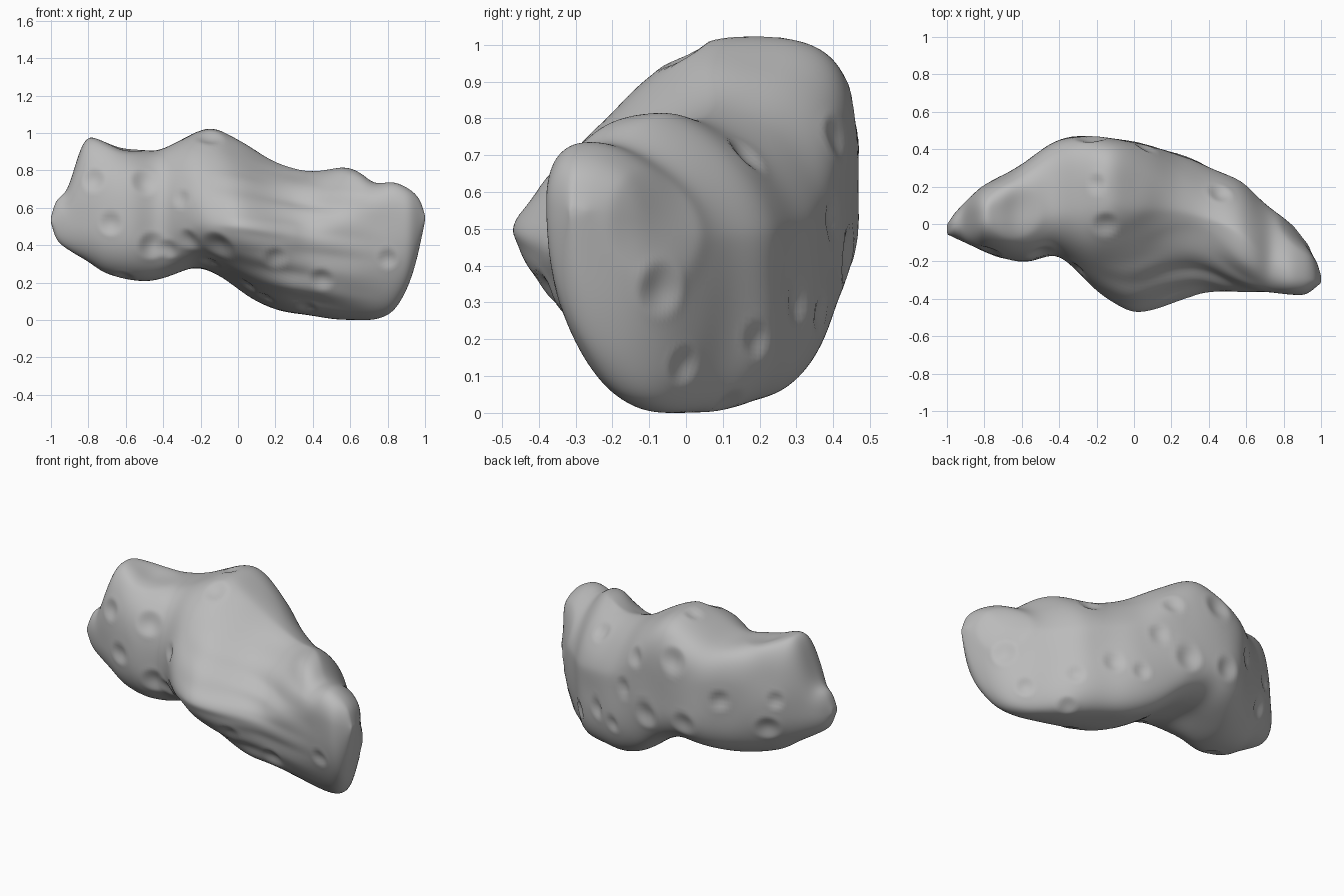
import bpy, bmesh, math, random
from mathutils import Vector, noise
from mathutils.bvhtree import BVHTree

cube = bpy.data.objects.get("Cube")
if cube:
    bpy.data.objects.remove(cube)

RINGS, SEGMENTS = 170, 150
random.seed(4)

# Outlines along the length: pairs of x and value
top_z = [(-1, .55), (-.97, .64), (-.91, .7), (-.86, .88), (-.81, .985), (-.7, .97), (-.6, .93),
         (-.45, .91), (-.3, .97), (-.14, 1.035), (0, .965), (.2, .85), (.4, .8), (.57, .825),
         (.66, .79), (.73, .73), (.82, .74), (.9, .71), (.97, .65), (1, .56)]
bottom_z = [(-1, .52), (-.97, .43), (-.9, .37), (-.8, .31), (-.7, .25), (-.5, .21), (-.35, .24),
            (-.22, .28), (-.1, .24), (.1, .1), (.3, .03), (.7, 0), (.8, .03), (.9, .15),
            (.96, .33), (1, .54)]
back_y = [(-1, 0), (-.95, .07), (-.8, .21), (-.67, .28), (-.55, .36), (-.4, .46), (-.3, .478),
          (-.15, .47), (.1, .42), (.3, .36), (.4, .31), (.57, .24), (.67, .14), (.78, .05),
          (.94, -.1), (1, -.27)]
front_y = [(-1, -.05), (-.9, -.1), (-.7, -.18), (-.57, -.2), (-.42, -.16), (-.32, -.23),
           (-.2, -.35), (-.1, -.425), (0, -.475), (.1, -.455), (.4, -.35), (.7, -.36),
           (.9, -.375), (1, -.31)]
# Where each section reaches its highest, lowest, foremost and rearmost point
crest_y = [(-1, -.02), (-.8, .05), (-.3, .12), (.2, .08), (.55, -.04), (.8, -.24), (1, -.3)]
keel_y = [(-1, -.03), (-.6, .02), (0, .15), (.3, .1), (.7, -.04), (.9, -.2), (1, -.3)]
nose_z = [(-1, .53), (-.3, .52), (0, .5), (.4, .44), (.8, .57), (1, .55)]
rear_z = [(-1, .53), (-.6, .6), (0, .6), (.4, .5), (.8, .46), (1, .55)]
# Corner shape of each quarter: low is boxy, one is round, two is straight
brow_shape = [(-1, 1), (-.6, .8), (-.3, 1), (-.12, 1.5), (.1, 1.6), (.4, 1.25), (.8, .8), (1, 1)]
chin_shape = [(-1, 1), (-.5, .85), (0, 1.25), (.4, .95), (1, 1)]
shoulder_shape = [(-1, .8), (-.6, .65), (-.3, .5), (-.1, .5), (.1, .75), (.25, 1.15),
                  (.57, 1.4), (.8, 1.2), (1, 1)]
heel_shape = [(-1, .9), (-.5, .8), (0, .55), (.4, .6), (.7, .8), (1, 1)]


def curve(keys, x):
    """Smooth interpolation that never overshoots its keys."""
    slopes = [(b[1] - a[1]) / (b[0] - a[0]) for a, b in zip(keys, keys[1:])]

    def tangent(k):
        if k == 0 or k == len(slopes):
            return slopes[min(k, len(slopes) - 1)]
        a, b = slopes[k - 1], slopes[k]
        return 2 * a * b / (a + b) if a * b > 0 else 0

    i = 0
    while i < len(slopes) - 1 and x > keys[i + 1][0]:
        i += 1
    (xa, va), (xb, vb) = keys[i], keys[i + 1]
    h = xb - xa
    t = (x - xa) / h
    ease = t * t * (3 - 2 * t)
    return (va + (vb - va) * ease + h * tangent(i) * t * (1 - t) ** 2
            - h * tangent(i + 1) * t * t * (1 - t))


def section(x):
    """One closed cross-section made of four rounded corners."""
    zt, zb, yb, yf = (curve(k, x) for k in (top_z, bottom_z, back_y, front_y))
    crest, keel = (min(max(curve(k, x), yf), yb) for k in (crest_y, keel_y))
    nose, rear = (min(max(curve(k, x), zb), zt) for k in (nose_z, rear_z))
    brow, chin, shoulder, heel = (curve(k, x) for k in (brow_shape, chin_shape,
                                                        shoulder_shape, heel_shape))
    for j in range(SEGMENTS):
        a = math.tau * j / SEGMENTS
        c, s = math.cos(a), math.sin(a)
        side, z0 = (yb, rear) if c > 0 else (yf, nose)
        end, y0 = (zt, crest) if s > 0 else (zb, keel)
        if c > 0:
            power = shoulder if s > 0 else heel
        else:
            power = brow if s > 0 else chin
        yield x, y0 + (side - y0) * abs(c) ** power, z0 + (end - z0) * abs(s) ** power


# Rock body: skin the sections from end to end
bm = bmesh.new()
rings = []
for i in range(RINGS):
    x = -math.cos(math.pi * (i + .5) / RINGS)
    rings.append([bm.verts.new(p) for p in section(x)])
for a, b in zip(rings, rings[1:]):
    for j in range(SEGMENTS):
        k = (j + 1) % SEGMENTS
        bm.faces.new((a[j], a[k], b[k], b[j]))
for ring in (rings[0], rings[-1]):
    centre = sum((v.co for v in ring), Vector()) / SEGMENTS
    tip = bm.verts.new(centre)
    for j in range(SEGMENTS):
        bm.faces.new((ring[j], ring[(j + 1) % SEGMENTS], tip))
bmesh.ops.recalc_face_normals(bm, faces=bm.faces)
for _ in range(20):
    bmesh.ops.smooth_vert(bm, verts=bm.verts, factor=.5,
                          use_axis_x=True, use_axis_y=True, use_axis_z=True)
bm.normal_update()

# Uneven surface, with lengthwise grooves on the front
shifts = []
for v in bm.verts:
    p = v.co
    lumps = noise.noise(p * 4) * .008
    groove = noise.noise(Vector((p.x * 1.6, p.y * 5, p.z * 13 + p.x * 2)))
    mask = max(0, -v.normal.y + .25) * max(0, 1 - abs(p.x - .3) / .5)
    shifts.append(v.normal * (lumps + groove * mask * .02))
for v, shift in zip(bm.verts, shifts):
    v.co += shift
bm.normal_update()

# Craters: position across each side, then radius
front_craters = [(-.77, .75, .07), (-.5, .74, .08), (-.3, .65, .06), (-.68, .52, .07),
                 (-.46, .4, .08), (-.26, .43, .07), (-.1, .4, .1), (.2, .33, .07),
                 (.15, .12, .06), (.45, .22, .07), (.8, .33, .06)]
end_craters = [(0, .13, .06), (-.06, .34, .08), (.2, .2, .06), (-.06, .52, .17)]
top_craters = [(-.64, .07, .16), (-.2, .22, .06), (-.15, 0, .08), (.46, .17, .07)]
back_craters = [(-.23, .82, .09), (-.5, .62, .07), (-.03, .43, .09), (.15, .53, .07),
                (-.77, .63, .06), (.4, .3, .07), (-.72, .45, .08),
                (.06, .75, .07), (-.3, .45, .08), (.25, .27, .06)]
under_craters = [(random.uniform(-.7, .7), random.uniform(-.2, .2), .06) for _ in range(6)]

tree = BVHTree.FromBMesh(bm)
shots = [((u, -3, v), (0, 1, 0), r) for u, v, r in front_craters]
shots += [((3, u, v), (-1, 0, 0), r) for u, v, r in end_craters]
shots += [((u, v, 3), (0, 0, -1), r) for u, v, r in top_craters]
shots += [((u, 3, v), (0, -1, 0), r) for u, v, r in back_craters]
shots += [((u, v, -3), (0, 0, 1), r) for u, v, r in under_craters]
for origin, direction, radius in shots:
    hit, normal, _, _ = tree.ray_cast(Vector(origin), Vector(direction))
    if hit is None:
        continue
    depth = min(radius * .22, .022)
    for v in bm.verts:
        d = (v.co - hit).length / radius
        if d < 1.4 and v.normal.dot(normal) > 0:
            bowl = max(0, 1 - d * d) ** 2
            rim = math.exp(-((d - 1) / .2) ** 2) * .08
            v.co += normal * depth * (rim - bowl)

# Finished object
mesh = bpy.data.meshes.new("asteroid_rock")
bm.to_mesh(mesh)
bm.free()
rock = bpy.data.objects.new("asteroid_rock", mesh)
bpy.context.collection.objects.link(rock)

# Rest the rock on the ground, centred
low = [min(v.co[i] for v in mesh.vertices) for i in range(3)]
high = [max(v.co[i] for v in mesh.vertices) for i in range(3)]
offset = Vector(((low[0] + high[0]) / 2, (low[1] + high[1]) / 2, low[2]))
for v in mesh.vertices:
    v.co -= offset

stone = bpy.data.materials.new("grey_stone")
stone.use_nodes = True
grey = (.5, .5, .5, 1)
stone.diffuse_color = grey
stone.node_tree.nodes["Principled BSDF"].inputs["Base Color"].default_value = grey
mesh.materials.append(stone)
mesh.polygons.foreach_set("use_smooth", [True] * len(mesh.polygons))
